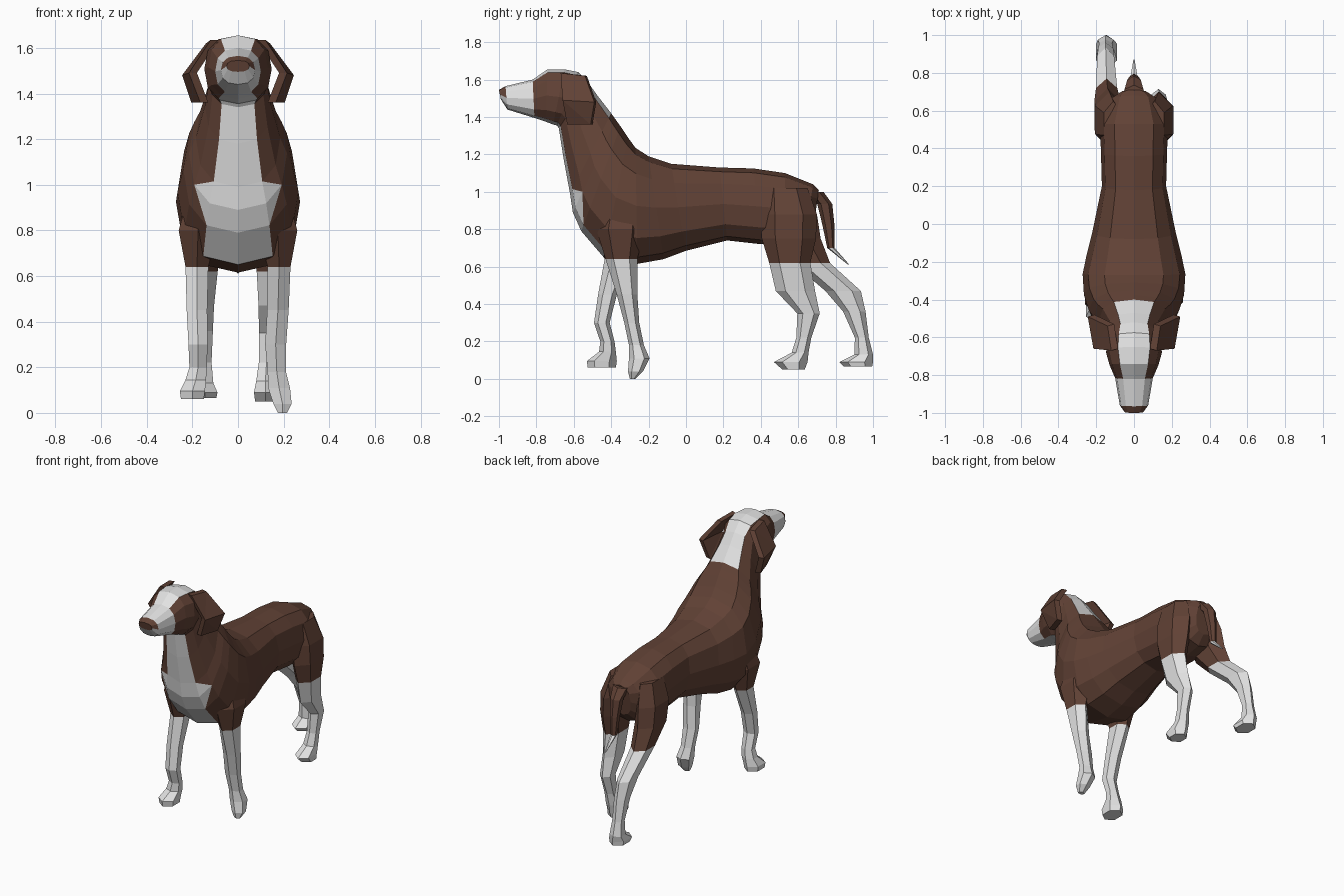
import bpy, bmesh, math
from mathutils import Vector

def material(name, rgb):
    m = bpy.data.materials.new(name)
    m.diffuse_color = (*rgb, 1)
    return m

MATS = [material("brown coat", (0.12, 0.054, 0.036)), material("white coat", (0.76, 0.76, 0.76))]
BROWN, WHITE = 0, 1

def finish(name, bm):
    bmesh.ops.recalc_face_normals(bm, faces=bm.faces)
    me = bpy.data.meshes.new(name)
    bm.to_mesh(me)
    bm.free()
    for m in MATS:
        me.materials.append(m)
    ob = bpy.data.objects.new(name, me)
    bpy.context.collection.objects.link(ob)
    return ob

def loft(name, rings, rule, caps=(BROWN, BROWN), split=None):
    """Skin a list of point rings; rule(segment, side) gives the colour."""
    bm = bmesh.new()
    R = [[bm.verts.new(p) for p in ring] for ring in rings]
    n = len(R[0])

    def face(vs, col):
        bm.faces.new(vs).material_index = col

    for i in range(len(R) - 1):
        a, b = R[i], R[i + 1]
        for j in range(n):
            k = (j + 1) % n
            if split and (i in split) and j in (4, 7):
                # diamond corner of the chest patch
                p, q = (5, 4) if j == 4 else (7, 8)
                if i == split[0]:
                    face((a[p], b[p], b[q]), WHITE)
                    face((a[p], b[q], a[q]), BROWN)
                else:
                    face((a[p], a[q], b[p]), WHITE)
                    face((a[q], b[q], b[p]), BROWN)
            else:
                face((a[j], a[k], b[k], b[j]), rule(i, j))
    face(R[0], caps[0])
    face(R[-1], caps[1])
    return finish(name, bm)

def spow(v, e):
    return math.copysign(abs(v) ** e, v)

# Body, neck and head: top y, top z, bottom y, bottom z, half width
SPINE = [
    (.71, 1.01, .68, .80, .07), (.68, 1.04, .63, .74, .13), (.53, 1.10, .52, .72, .18),
    (.36, 1.125, .40, .72, .175), (.18, 1.13, .22, .74, .17), (-.08, 1.15, .0, .685, .22),
    (-.20, 1.19, -.12, .64, .25), (-.27, 1.235, -.26, .615, .272), (-.31, 1.29, -.44, .65, .265),
    (-.35, 1.35, -.56, .79, .24), (-.375, 1.385, -.605, .89, .215), (-.40, 1.42, -.62, .99, .185),
    (-.47, 1.51, -.655, 1.18, .145), (-.52, 1.58, -.68, 1.34, .125), (-.575, 1.64, -.69, 1.355, .14),
    (-.65, 1.655, -.71, 1.36, .148), (-.74, 1.655, -.75, 1.375, .13), (-.82, 1.60, -.81, 1.395, .10),
    (-.965, 1.565, -.955, 1.44, .075), (-1.0, 1.545, -.99, 1.495, .05)]

def spine_ring(ty, tz, by, bz, w):
    c, h = Vector((0, (ty + by) / 2, (tz + bz) / 2)), Vector((0, (ty - by) / 2, (tz - bz) / 2))
    pts = []
    for j in range(12):
        t = math.radians(30 * j)
        pts.append(c + h * spow(math.cos(t), .85) + Vector((w * spow(round(math.sin(t), 6), .8), 0, 0)))
    return pts

def coat(i, j):
    if i == 18:                                   # nose
        return BROWN if j in (0, 1, 2, 9, 10, 11) else WHITE
    if i == 17:                                   # muzzle
        return WHITE
    if j in (5, 6) and i >= 8:                    # chest and throat
        return WHITE
    if j in (0, 11) and i >= 11:                  # blaze
        return WHITE
    return BROWN

loft("body_and_head", [spine_ring(*s) for s in SPINE], coat, split=(9, 10))

# Legs: x, y, z, half width, half depth
def tube(name, rows, white_from, n=6):
    rings = [[(x + rx * math.cos(2 * math.pi * (j + .5) / n) / math.cos(math.pi / n),
               y + ry * math.sin(2 * math.pi * (j + .5) / n), z) for j in range(n)]
             for x, y, z, rx, ry in rows]
    return loft(name, rings, lambda i, j: WHITE if i >= white_from else BROWN, (BROWN, WHITE))

tube("front_leg_right", [
    (.16, -.34, .98, .05, .09), (.175, -.35, .80, .085, .13), (.18, -.345, .64, .05, .085),
    (.175, -.315, .45, .047, .055), (.165, -.29, .30, .046, .04), (.17, -.265, .18, .04, .04),
    (.18, -.25, .11, .048, .055), (.195, -.27, .04, .04, .04), (.195, -.285, 0, .02, .015)], 2)
tube("front_leg_left", [
    (-.16, -.34, .98, .05, .09), (-.175, -.36, .80, .085, .13), (-.18, -.36, .64, .05, .075),
    (-.18, -.42, .45, .045, .05), (-.175, -.45, .30, .042, .042), (-.175, -.42, .20, .038, .038),
    (-.185, -.42, .145, .045, .045), (-.20, -.45, .095, .055, .08), (-.20, -.45, .06, .05, .075)], 2)
tube("hind_leg_right", [
    (.11, .53, 1.02, .05, .12), (.13, .55, .88, .075, .15), (.14, .55, .75, .07, .145),
    (.14, .555, .62, .058, .11), (.135, .585, .47, .045, .105), (.13, .655, .35, .038, .06),
    (.125, .63, .22, .034, .04), (.12, .61, .14, .04, .045), (.12, .56, .09, .05, .09),
    (.12, .575, .05, .045, .06)], 3)
tube("hind_leg_left", [
    (-.11, .53, 1.02, .05, .12), (-.13, .55, .88, .075, .15), (-.14, .58, .75, .07, .14),
    (-.145, .67, .62, .056, .10), (-.15, .84, .47, .045, .095), (-.15, .90, .36, .04, .06),
    (-.15, .94, .22, .034, .037), (-.15, .95, .13, .042, .05), (-.145, .91, .09, .055, .09),
    (-.145, .92, .065, .05, .075)], 3)

# Tail with a white tip
tube("tail", [
    (0, .69, 1.0, .05, .045), (0, .742, .935, .036, .04), (0, .762, .82, .026, .032),
    (0, .775, .70, .018, .02), (0, .868, .612, .003, .004)], 3)

# Floppy ears, one each side
EAR = [(.12, -.67, 1.635), (.14, -.54, 1.62), (.245, -.49, 1.48), (.205, -.51, 1.36),
       (.165, -.635, 1.36), (.215, -.66, 1.49)]
for side, s in (("right", 1), ("left", -1)):
    bm = bmesh.new()
    outer = [bm.verts.new((s * x, y, z)) for x, y, z in EAR]
    inner = [bm.verts.new((s * (x - .035), y + .01, z)) for x, y, z in EAR]
    for L in (outer, inner):
        for tri in ((0, 1, 5), (1, 2, 5), (2, 3, 5), (3, 4, 5)):
            bm.faces.new([L[t] for t in tri])
    for j in range(6):
        k = (j + 1) % 6
        bm.faces.new((outer[j], outer[k], inner[k], inner[j]))
    finish("ear_" + side, bm)
